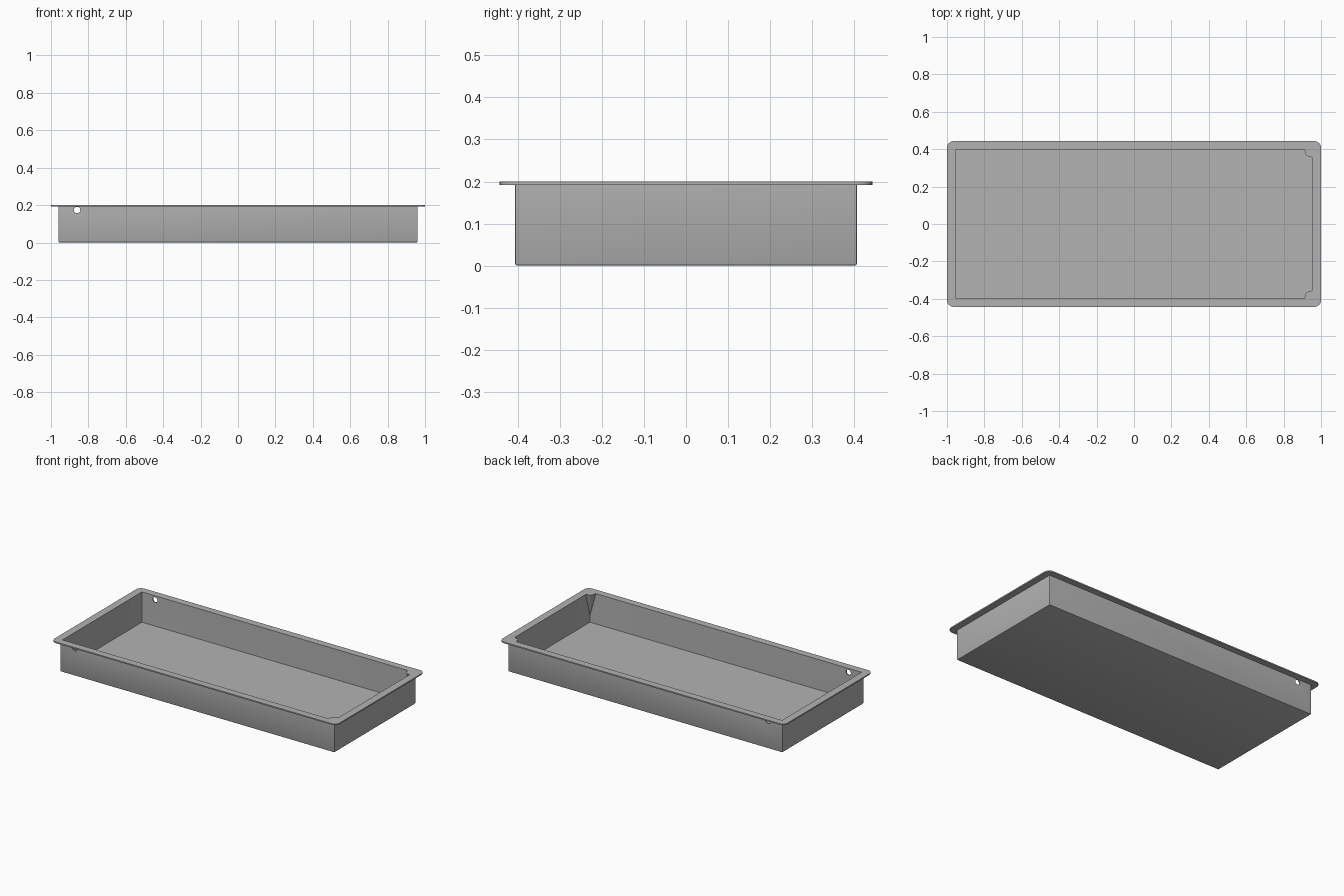
import bpy, bmesh, math
from mathutils import Vector

if "Cube" in bpy.data.objects:
    bpy.data.objects.remove(bpy.data.objects["Cube"], do_unlink=True)

HEIGHT = 0.2
SHEET = 0.008              # sheet thickness
OUT_X, OUT_Y = 0.96, 0.406
IN_X, IN_Y = OUT_X - SHEET, OUT_Y - SHEET

steel = bpy.data.materials.new("grey_steel")
steel.use_nodes = True
grey = (0.45, 0.45, 0.45, 1)
steel.diffuse_color = grey
steel.node_tree.nodes["Principled BSDF"].inputs["Base Color"].default_value = grey


def finish(name, bm):
    bmesh.ops.recalc_face_normals(bm, faces=bm.faces)
    mesh = bpy.data.meshes.new(name)
    bm.to_mesh(mesh)
    bm.free()
    mesh.materials.append(steel)
    ob = bpy.data.objects.new(name, mesh)
    bpy.context.collection.objects.link(ob)
    return ob


def ring(bm, half_x, half_y, z, radius, steps=6):
    """Rounded rectangle of vertices at one height."""
    verts = []
    for i, (sx, sy) in enumerate([(1, 1), (-1, 1), (-1, -1), (1, -1)]):
        for k in range(steps + 1):
            a = math.pi / 2 * (i + k / steps)
            verts.append(bm.verts.new((sx * (half_x - radius) + radius * math.cos(a),
                                       sy * (half_y - radius) + radius * math.sin(a), z)))
    return verts


# Tray: rings lofted from the inner floor, over the rim, to the underside
bm = bmesh.new()
sections = [
    (IN_X, IN_Y, SHEET, 0.001),
    (IN_X, IN_Y, HEIGHT, 0.001),
    (1.0, 0.443, HEIGHT, 0.035),
    (1.0, 0.443, HEIGHT - SHEET, 0.035),
    (OUT_X, OUT_Y, HEIGHT - SHEET, 0.002),
    (OUT_X, OUT_Y, 0.005, 0.002),
    (OUT_X - 0.0015, OUT_Y - 0.0015, 0.0015, 0.002),
    (OUT_X - 0.005, OUT_Y - 0.005, 0, 0.001),
]
rings = [ring(bm, *s) for s in sections]
for low, high in zip(rings, rings[1:]):
    for i in range(len(low)):
        j = (i + 1) % len(low)
        bm.faces.new((low[i], low[j], high[j], high[i]))
bm.faces.new(rings[0])
bm.faces.new(rings[-1])
tray = finish("tray", bm)

# Drain hole through the front and back walls
bpy.ops.mesh.primitive_cylinder_add(vertices=32, radius=0.017, depth=1.2,
                                    location=(-0.86, 0, 0.174),
                                    rotation=(math.pi / 2, 0, 0))
cutter = bpy.context.object
cutter.name = "hole_cutter"
cutter.hide_render = True
cutter.data.materials.append(steel)
cut = tray.modifiers.new("holes", 'BOOLEAN')
cut.operation = 'DIFFERENCE'
cut.solver = 'EXACT'
cut.object = cutter
bpy.context.view_layer.objects.active = tray
bpy.ops.object.modifier_apply(modifier=cut.name)
bpy.data.objects.remove(cutter, do_unlink=True)


# Corner gussets: rounded tabs flush with the rim, tapering down into the corner
def gusset(name, side):
    bm = bmesh.new()
    reach, radius = 0.042, 0.026
    corner = Vector((IN_X, IN_Y * side, HEIGHT))
    plan = [(0, 0), (reach, 0)]
    for k in range(7):
        a = math.pi / 2 * k / 6
        plan.append((reach - 0.004 - radius * (1 - math.cos(a)),
                     reach - 0.004 - radius * (1 - math.sin(a))))
    plan.append((0, reach))
    top = [bm.verts.new(corner + Vector((-u, -v * side, 0))) for u, v in plan]
    tip = bm.verts.new((corner.x, corner.y, 0.05))
    bm.faces.new(top)
    for i, v in enumerate(top[1:-1], 1):
        bm.faces.new((v, top[i + 1], tip))
    bm.faces.new((top[0], top[1], tip))
    bm.faces.new((top[-1], top[0], tip))
    return finish(name, bm)


parts = [tray, gusset("back_corner_gusset", 1), gusset("front_corner_gusset", -1)]

bpy.ops.object.select_all(action='DESELECT')
for ob in parts:
    ob.select_set(True)
bpy.context.view_layer.objects.active = tray
bpy.ops.object.shade_smooth_by_angle(angle=math.radians(30))
